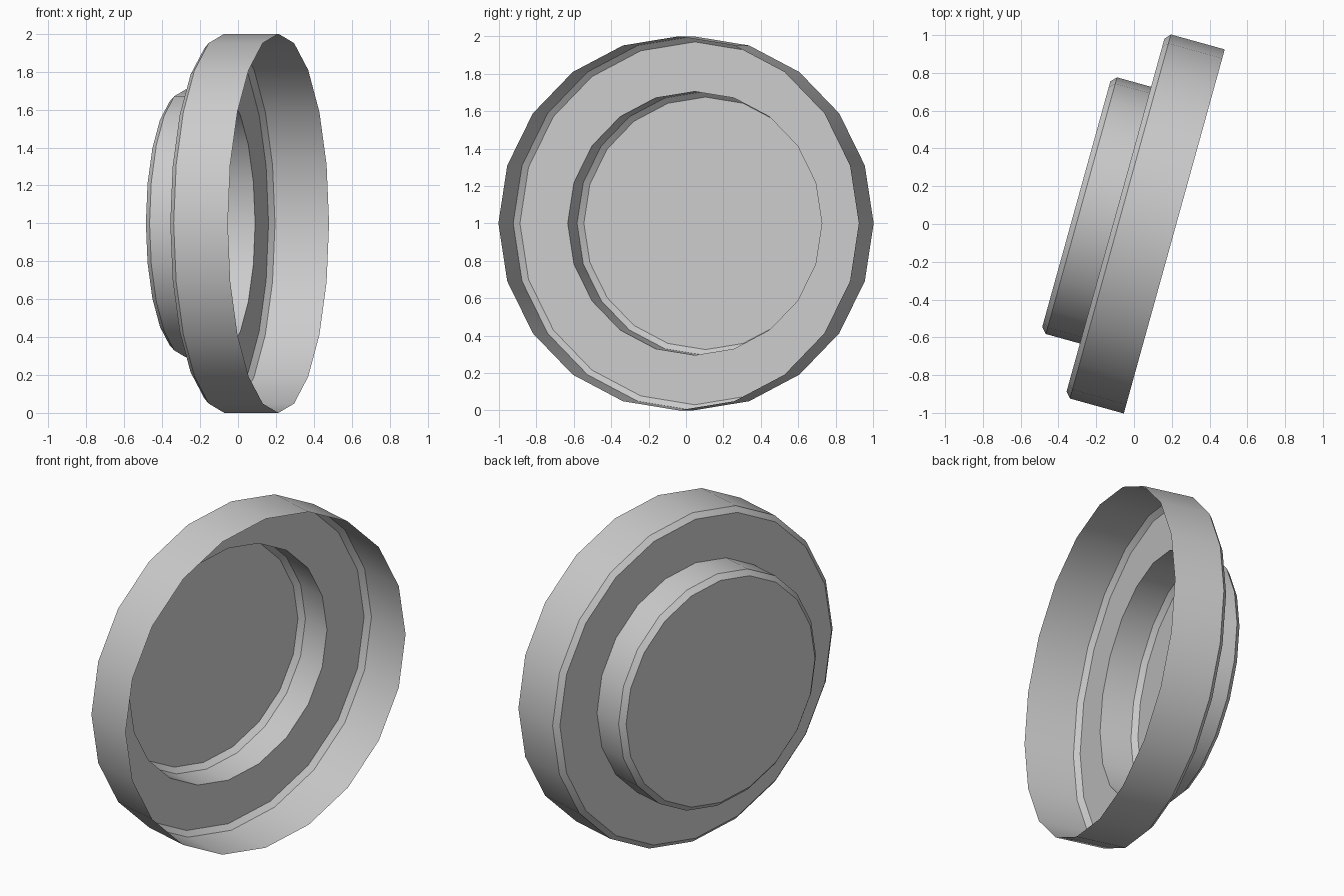
import bpy, bmesh, math
from mathutils import Vector

if "Cube" in bpy.data.objects:
    bpy.data.objects.remove(bpy.data.objects["Cube"])

SIDES = 20
TILT = math.radians(15.5)

axis = Vector((-math.cos(TILT), math.sin(TILT), 0))   # points to the closed back
side = Vector((math.sin(TILT), math.cos(TILT), 0))
up = Vector((0, 0, 1))
centre = side * 0.019 + up

# stepped dish profile: (distance along axis, radius), open rim to closed back
profile = [(-0.216, 1.0), (0.08, 1.0), (0.107, 0.97), (0.107, 0.705),
           (0.294, 0.705), (0.3225, 0.675)]

bm = bmesh.new()


def ring(s, r):
    verts = []
    for i in range(SIDES):
        a = math.tau * i / SIDES
        verts.append(bm.verts.new(centre + axis * s + (side * math.cos(a) + up * math.sin(a)) * r))
    return verts


# revolve the thin shell
rings = [ring(s, r) for s, r in profile]
for lower, upper in zip(rings, rings[1:]):
    for i in range(SIDES):
        j = (i + 1) % SIDES
        bm.faces.new((lower[i], lower[j], upper[j], upper[i]))

# flat back disc
back = bm.faces.new(rings[-1])
bmesh.ops.recalc_face_normals(bm, faces=bm.faces)
back.normal_update()
if back.normal.dot(axis) < 0:
    bmesh.ops.reverse_faces(bm, faces=bm.faces)

mesh = bpy.data.meshes.new("stepped_dish")
bm.to_mesh(mesh)
bm.free()
dish = bpy.data.objects.new("stepped_dish", mesh)
bpy.context.collection.objects.link(dish)

# smooth walls, crisp steps and chamfers
bpy.context.view_layer.objects.active = dish
dish.select_set(True)
bpy.ops.object.shade_smooth_by_angle(angle=math.radians(30))
